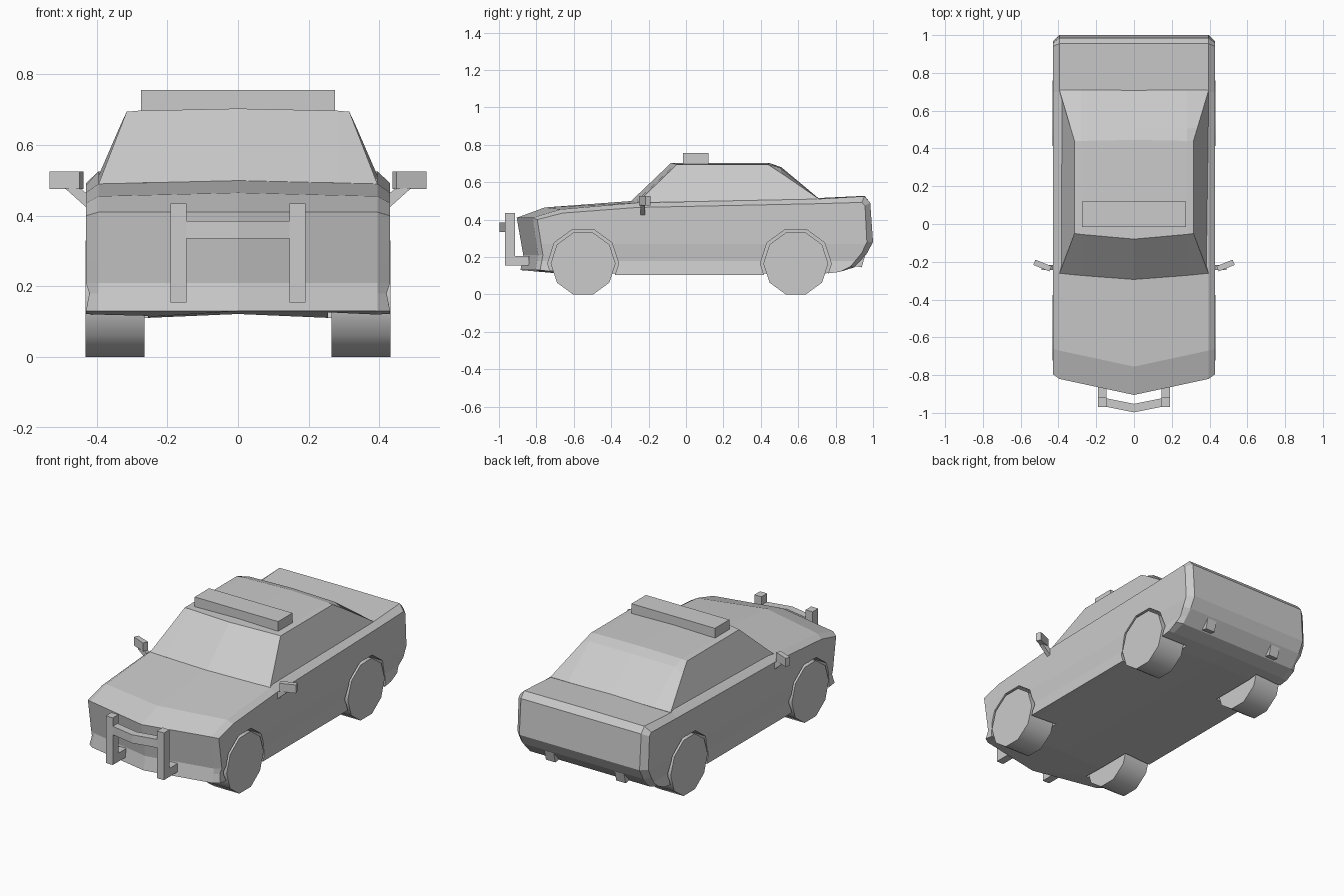
import bpy, bmesh
from math import pi, cos, sin, radians
from mathutils import Matrix, Vector

if "Cube" in bpy.data.objects:
    bpy.data.objects.remove(bpy.data.objects["Cube"])


def make(name, bm):
    bmesh.ops.recalc_face_normals(bm, faces=bm.faces[:])
    me = bpy.data.meshes.new(name)
    bm.to_mesh(me)
    bm.free()
    ob = bpy.data.objects.new(name, me)
    bpy.context.collection.objects.link(ob)
    return ob


def loft(rows):
    """Skin between closed loops of (x, y, z) points and cap both ends."""
    bm = bmesh.new()
    vs = [[bm.verts.new(p) for p in row] for row in rows]
    n = len(rows[0])
    for a, b in zip(vs, vs[1:]):
        for i in range(n):
            j = (i + 1) % n
            bm.faces.new((a[i], a[j], b[j], b[i]))
    bm.faces.new(vs[0])
    bm.faces.new(vs[-1])
    return bm


def mirrored(rows):
    """Rows run from the centre outward; add their mirror images."""
    left = [[(-x, y, z) for x, y, z in r] for r in reversed(rows[1:])]
    return left + rows


def at_x(x, pts):
    return [(x, y, z) for y, z in pts]


def box(name, x0, x1, y0, y1, z0, z1):
    ring = [(y0, z0), (y1, z0), (y1, z1), (y0, z1)]
    return make(name, loft([at_x(x0, ring), at_x(x1, ring)]))


def decagon(name, x0, x1, yc, zc, r):
    ring = [(yc + r * cos(i * pi / 5), zc + r * sin(i * pi / 5)) for i in range(10)]
    return make(name, loft([at_x(x0, ring), at_x(x1, ring)]))


# Body shell: side profiles at the centre, the shoulder edge and the flank
tail = [(.82, .12), (.70, .105), (-.60, .105)]
centre = [(-.905, .41), (-.755, .465), (-.285, .50), (.70, .515), (.955, .527),
          (.985, .49), (1.0, .28), (.965, .215), (.90, .145),
          (.82, .125), (.70, .122), (-.60, .122), (-.885, .13), (-.87, .21)]
edge = [(-.82, .41), (-.67, .455), (-.262, .49), (.70, .51), (.955, .525),
        (.985, .49), (1.0, .28), (.965, .215), (.90, .145)] + tail + [(-.805, .13), (-.79, .21)]
flank = [(-.795, .40), (-.66, .435), (-.26, .465), (.70, .485), (.94, .492),
         (.957, .475), (.967, .28), (.94, .222), (.88, .15)] + tail + [(-.78, .13), (-.765, .21)]
bm = loft(mirrored([at_x(0, centre), at_x(.395, edge), at_x(.43, flank)]))
# Shallow crease along the flanks above the sill
for z in (.27, .18):
    bmesh.ops.bisect_plane(bm, geom=bm.verts[:] + bm.edges[:] + bm.faces[:],
                           plane_co=(0, 0, z), plane_no=(0, 0, 1))
for v in bm.verts:
    if abs(v.co.x) > .425 and abs(v.co.z - .18) < .001:
        v.co.x *= .978
body = make("body", bm)

# Cabin with glass slopes and pillars
cab0 = at_x(0, [(-.295, .498), (-.08, .703), (.445, .703), (.51, .68), (.71, .513), (.70, .45), (-.25, .45)])
cab1 = at_x(.28, [(-.272, .493), (-.055, .697), (.44, .697), (.505, .676), (.71, .513), (.70, .45), (-.25, .45)])
cab2 = [(.395, -.263, .488), (.315, -.05, .694), (.315, .44, .694), (.336, .51, .648),
        (.395, .708, .512), (.395, .70, .47), (.395, -.25, .46)]
make("cabin", loft(mirrored([cab0, cab1, cab2])))

# Wheels and wheel arches
for place, y in (("front", -.55), ("rear", .587)):
    for side, s in (("right", 1), ("left", -1)):
        w = decagon(f"{place}_{side}_wheel", s * .265, s * .432, y, .165, .1735)
        bpy.ops.object.select_all(action='DESELECT')
        w.select_set(True)
        bpy.context.view_layer.objects.active = w
        bpy.ops.object.shade_smooth_by_angle(angle=radians(40))
        cut = decagon(f"{place}_{side}_arch_cutter", s * .255, s * .5, y, .165, .19)
        cut.hide_render = True
        cut.hide_set(True)
        m = body.modifiers.new("arch", 'BOOLEAN')
        m.operation = 'DIFFERENCE'
        m.solver = 'EXACT'
        m.object = cut

# Roof light bar
box("light_bar", -.274, .274, -.015, .12, .69, .755)

# Push bar: bent crossbar, uprights and feet
ring = lambda y: [(y, .335), (y + .045, .335), (y + .045, .385), (y, .385)]
make("push_bar_cross", loft(mirrored([at_x(0, ring(-.997)), at_x(.16, ring(-.965))])))
for side, s in (("right", 1), ("left", -1)):
    foot = [(-.968, .155), (-.84, .155), (-.84, .205), (-.915, .205), (-.915, .435), (-.968, .435)]
    make(f"push_bar_upright_{side}", loft([at_x(s * .145, foot), at_x(s * .191, foot)]))

    # Wing mirror head (swept back) and strut
    head = box(f"mirror_head_{side}", -.046, .046, -.015, .015, .475, .525)
    head.data.transform(Matrix.Translation((s * .485, -.22, 0)) @ Matrix.Rotation(s * radians(-22 + 44), 4, 'Z'))
    strut = [(s * .425, .46), (s * .445, .478), (s * .49, .478), (s * .425, .42)]
    make(f"mirror_strut_{side}", loft([[(x, y, z) for x, z in strut] for y in (-.243, -.218)]))

    # Exhaust tip
    tip = [(.85, .16), (.94, .145), (.957, .208), (.87, .225)]
    make(f"exhaust_{side}", loft([at_x(s * .20, tip), at_x(s * .262, tip)]))
